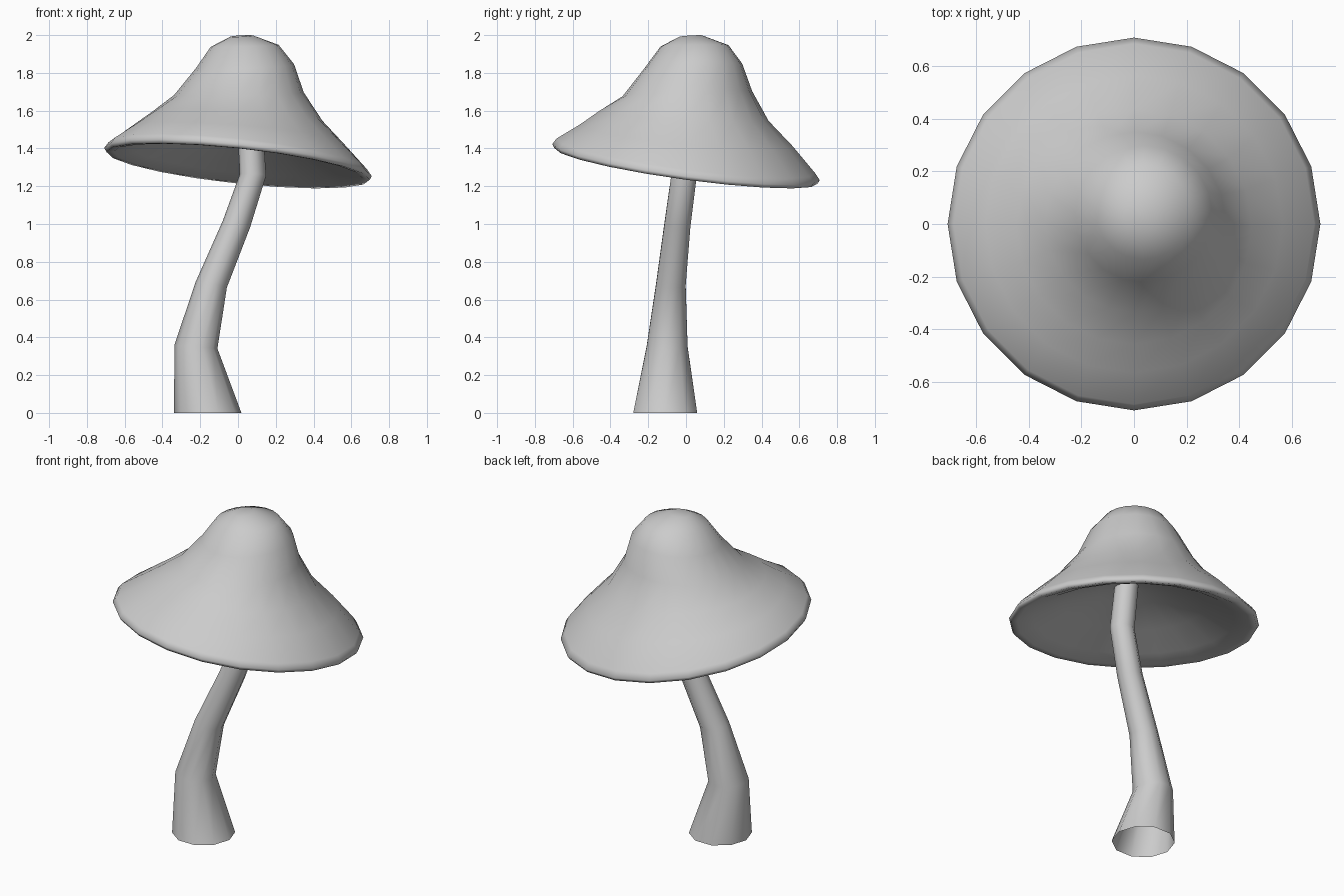
import bpy, bmesh, math


def loft(name, sides, rings, close_ends=False):
    """Bridge rings of (radius, cx, cy, z, slope_x, slope_y) into a smooth skin."""
    bm = bmesh.new()
    loops = []
    for r, cx, cy, z, sx, sy in rings:
        loop = []
        for i in range(sides):
            a = 2 * math.pi * i / sides
            dx, dy = r * math.cos(a), r * math.sin(a)
            loop.append(bm.verts.new((cx + dx, cy + dy, z + sx * dx + sy * dy)))
        loops.append(loop)
    for low, high in zip(loops, loops[1:]):
        for i in range(sides):
            j = (i + 1) % sides
            bm.faces.new((low[i], low[j], high[j], high[i]))
    if close_ends:
        bm.faces.new(loops[0][::-1])
        bm.faces.new(loops[-1])
        bmesh.ops.recalc_face_normals(bm, faces=bm.faces)
    mesh = bpy.data.meshes.new(name)
    bm.to_mesh(mesh)
    bm.free()
    for p in mesh.polygons:
        p.use_smooth = True
    obj = bpy.data.objects.new(name, mesh)
    bpy.context.collection.objects.link(obj)
    return obj


# Cap: conical underside, rolled lip, leaning bell-shaped top
TX, TY = -0.106, -0.135
cap_rings = [
    (0.05, 0.02, 0.02, 1.54, TX, TY),
    (0.20, 0.015, 0.015, 1.505, TX, TY),
    (0.40, 0.005, 0.005, 1.43, TX, TY),
    (0.57, 0.00, 0.00, 1.347, TX, TY),
    (0.66, 0.00, 0.00, 1.312, TX, TY),
    (0.697, 0.00, 0.00, 1.308, TX, TY),
    (0.708, 0.00, 0.00, 1.328, TX, TY),
    (0.685, 0.00, 0.00, 1.36, TX, TY),
    (0.565, 0.00, 0.00, 1.468, -0.085, -0.10),
    (0.447, 0.00, -0.01, 1.573, -0.06, -0.06),
    (0.343, 0.005, 0.007, 1.69, 0.02, 0.04),
    (0.26, 0.037, 0.038, 1.835, 0.04, 0.05),
    (0.18, 0.035, 0.045, 1.943, 0.03, 0.02),
    (0.06, 0.02, 0.025, 1.995, 0.05, 0.06),
]
loft("mushroom_cap", 20, cap_rings, close_ends=True)

# Stem: bent tapering tube, open at the base
stem_rings = [
    (0.178, -0.16, -0.11, 0.00, 0.0, 0.0),
    (0.114, -0.223, -0.10, 0.35, -0.08, 0.0),
    (0.082, -0.141, -0.08, 0.68, -0.20, -0.05),
    (0.072, -0.008, -0.045, 1.00, -0.25, -0.1),
    (0.070, 0.079, -0.010, 1.26, -0.05, -0.1),
    (0.067, 0.062, 0.01, 1.55, 0.0, 0.0),
]
loft("stem", 10, stem_rings)
